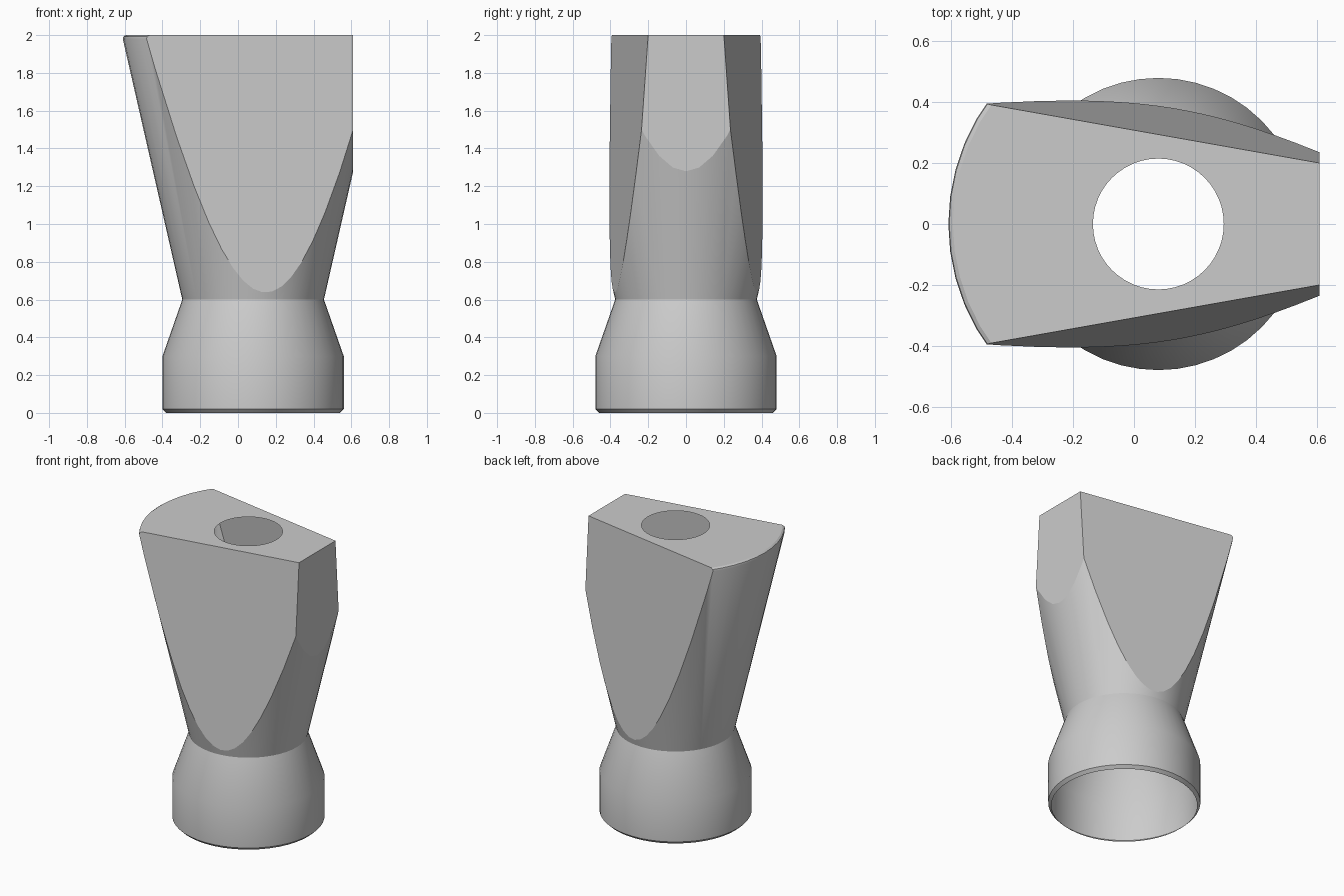
import bpy, bmesh, math
from mathutils import Vector

cube = bpy.data.objects.get("Cube")
if cube:
    bpy.data.objects.remove(cube, do_unlink=True)

AXIS_X = 0.08      # the round body stands off-centre
NECK_Z = 0.6
SEGMENTS = 48

grey = bpy.data.materials.new("grey")
grey.use_nodes = True
grey.diffuse_color = (0.6, 0.6, 0.6, 1)
grey.node_tree.nodes["Principled BSDF"].inputs["Base Color"].default_value = grey.diffuse_color

# Thin open shell: socket, neck, flared mouthpiece and top with a round hole
profile = [(0.46, 0), (0.48, 0.02), (0.48, 0.3), (0.375, NECK_Z),
           (0.69, 1.98), (0.687, 1.992), (0.675, 2), (0.215, 2)]
bm = bmesh.new()
verts = [bm.verts.new((AXIS_X + r, 0, z)) for r, z in profile]
edges = [bm.edges.new(pair) for pair in zip(verts, verts[1:])]
bmesh.ops.spin(bm, geom=verts + edges, cent=(AXIS_X, 0, 0), axis=(0, 0, 1),
               angle=math.tau, steps=SEGMENTS)
bmesh.ops.remove_doubles(bm, verts=bm.verts[:], dist=0.0001)


def slice_flat(point, normal):
    """Cut the flared part along a plane and close the cut with a flat face."""
    upper = [v for v in bm.verts if v.co.z > NECK_Z - 0.01]
    keep = set(upper)
    geom = upper + [e for e in bm.edges if keep.issuperset(e.verts)]
    geom += [f for f in bm.faces if keep.issuperset(f.verts)]
    cut = bmesh.ops.bisect_plane(bm, geom=geom, dist=0.00001, plane_co=point,
                                 plane_no=Vector(normal).normalized(), clear_outer=True)
    rim = [e for e in cut["geom_cut"] if isinstance(e, bmesh.types.BMEdge)]
    bmesh.ops.edgeloop_fill(bm, edges=rim)


# Narrow end, then the two converging sides
slice_flat((0.61, 0, 2), (1, 0, 0))
for side in (-1, 1):
    slice_flat((-0.49, side * 0.395, 2), (0.177, side, 0.07))

bmesh.ops.recalc_face_normals(bm, faces=bm.faces[:])
mesh = bpy.data.meshes.new("mouthpiece")
bm.to_mesh(mesh)
bm.free()
mesh.materials.append(grey)
body = bpy.data.objects.new("mouthpiece", mesh)
bpy.context.collection.objects.link(body)

# Smooth round surfaces, flat cut faces
bpy.ops.object.select_all(action="DESELECT")
body.select_set(True)
bpy.context.view_layer.objects.active = body
bpy.ops.object.shade_smooth_by_angle(angle=math.radians(29))
for face in mesh.polygons:
    if face.area > 0.05 and face.normal.z > -0.1:
        face.use_smooth = False
